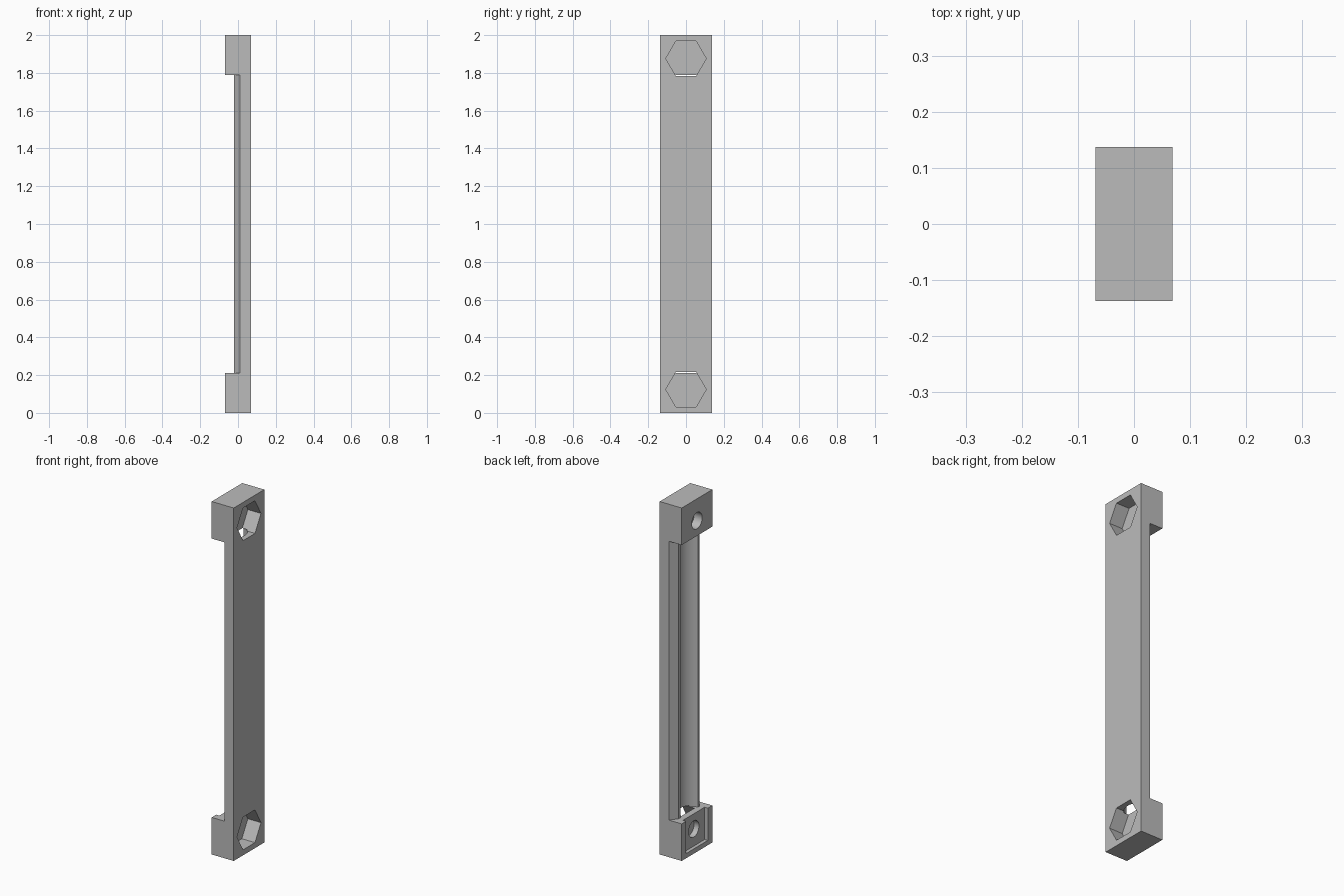
import bpy, bmesh, math
from mathutils import Matrix, Vector

if "Cube" in bpy.data.objects:
    bpy.data.objects.remove(bpy.data.objects["Cube"], do_unlink=True)

HX, HY, H = 0.069, 0.137, 2.0      # half thickness, half width, height
END = 0.21                         # height of each end block
BOLT_Z = 0.124                     # bolt axis distance from each end
FLOOR = -0.013                     # bottom of the nut pockets

grey = bpy.data.materials.new("light_grey")
grey.use_nodes = True
colour = (0.5, 0.5, 0.5, 1)
grey.diffuse_color = colour
grey.node_tree.nodes["Principled BSDF"].inputs["Base Color"].default_value = colour


def prism(name, points, offset):
    """Extrude a closed loop of 3D points along an offset."""
    bm = bmesh.new()
    face = bm.faces.new([bm.verts.new(p) for p in points])
    top = bmesh.ops.extrude_face_region(bm, geom=[face])["geom"]
    bmesh.ops.translate(bm, verts=[v for v in top if isinstance(v, bmesh.types.BMVert)],
                        vec=Vector(offset))
    bmesh.ops.recalc_face_normals(bm, faces=bm.faces)
    mesh = bpy.data.meshes.new(name)
    bm.to_mesh(mesh)
    bm.free()
    mesh.materials.append(grey)
    obj = bpy.data.objects.new(name, mesh)
    bpy.context.collection.objects.link(obj)
    return obj


def across(name, sides, radius, z, x0, x1, turn=0.0):
    """Regular prism lying along x."""
    ring = [(x0, radius * math.cos(turn + math.tau * i / sides),
             z + radius * math.sin(turn + math.tau * i / sides)) for i in range(sides)]
    return prism(name, ring, (x1 - x0, 0, 0))


def cut(target, cutter):
    cutter.hide_render = True
    mod = target.modifiers.new(cutter.name, "BOOLEAN")
    mod.operation, mod.solver, mod.object = "DIFFERENCE", "EXACT", cutter
    bpy.context.view_layer.objects.active = target
    bpy.ops.object.modifier_apply(modifier=mod.name)
    bpy.data.objects.remove(cutter, do_unlink=True)


# Solid bar
bar = prism("bracket_bar", [(-HX, -HY, 0), (HX, -HY, 0), (HX, HY, 0), (-HX, HY, 0)], (0, 0, H))

# Recess between the end blocks: sloped shoulders, narrow rims, round channel
half_chord, rim_x, depth = 0.08, -0.02, 0.06
radius = (half_chord ** 2 + depth ** 2) / (2 * depth)
centre = rim_x + depth - radius
sweep = math.asin(half_chord / radius)
if depth > radius:
    sweep = math.pi - sweep
arc = [(centre + radius * math.cos(a), radius * math.sin(a))
       for a in (-sweep + 2 * sweep * i / 32 for i in range(33))]
side = [(-0.2, 0.2), (0.011, 0.2), (0.011, HY), (rim_x, 0.094)]
loop = [(x, -y) for x, y in side] + arc + side[::-1]
cut(bar, prism("recess_cutter", [(x, y, END) for x, y in loop], (0, 0, H - 2 * END)))

# Hexagonal nut pockets and blind bolt holes, separated by a thin web
for z in (BOLT_Z, H - BOLT_Z):
    cut(bar, across("nut_cutter", 6, 0.107, z, FLOOR, 0.2))
    cut(bar, across("bolt_cutter", 48, 0.046, z, -0.2, FLOOR - 0.005))

# Shallow square pocket on the lower block, open at its top
cut(bar, across("square_cutter", 4, 0.097 * math.sqrt(2), BOLT_Z, -0.2, -HX + 0.02, math.pi / 4))

# Smooth the round surfaces, keep edges sharp
bpy.ops.object.select_all(action="DESELECT")
bar.select_set(True)
bpy.context.view_layer.objects.active = bar
bpy.ops.object.shade_smooth_by_angle(angle=math.radians(25))
